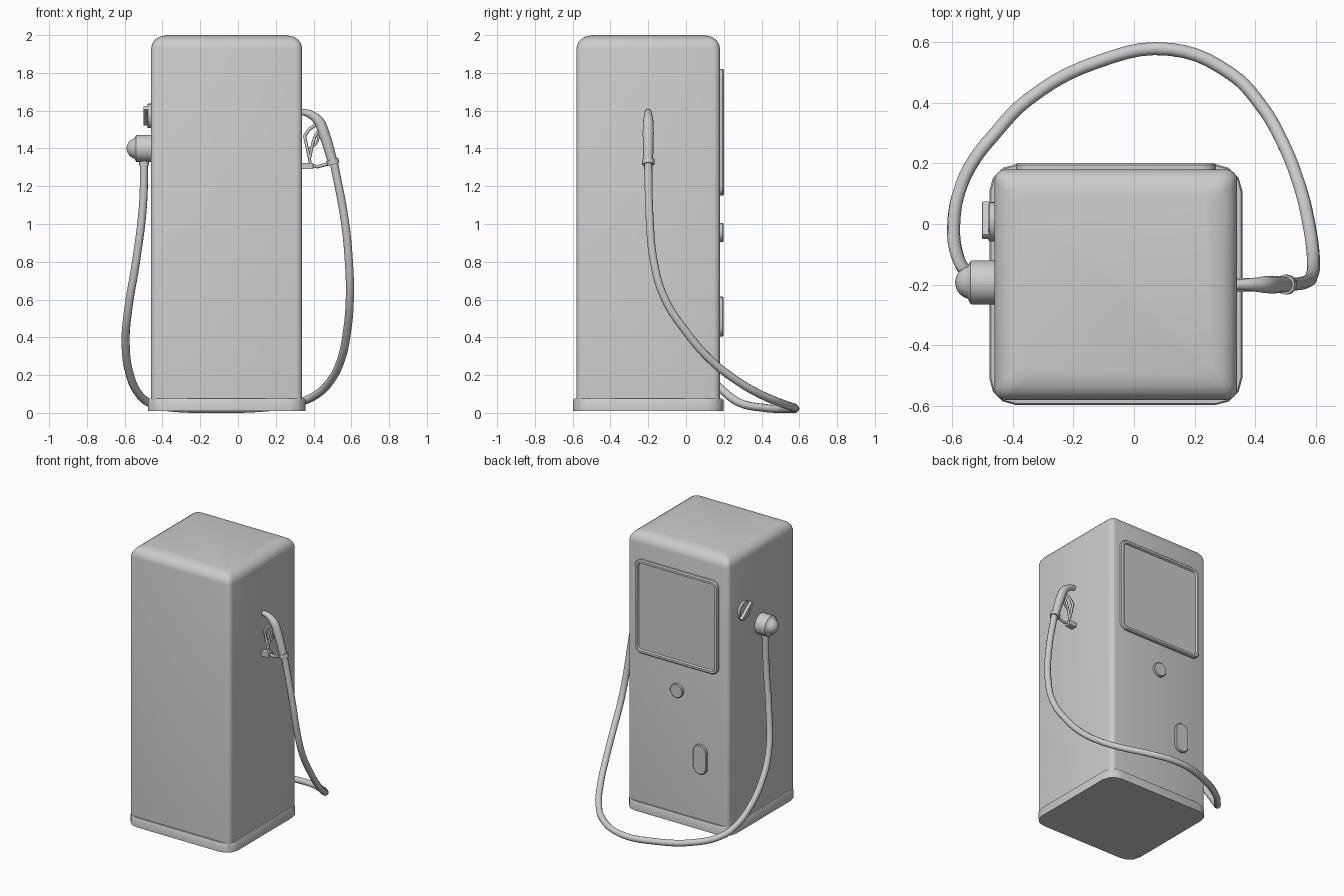
import bpy, bmesh, math
from mathutils import Vector

if "Cube" in bpy.data.objects:
    bpy.data.objects.remove(bpy.data.objects["Cube"])


def finish(ob, angle=40):
    bpy.ops.object.select_all(action='DESELECT')
    ob.select_set(True)
    bpy.context.view_layer.objects.active = ob
    bpy.ops.object.shade_smooth_by_angle(angle=math.radians(angle))
    return ob


def rrect(w, h, r, seg):
    """Rounded rectangle outline centred on the origin."""
    pts = []
    for sx, sy, a0 in ((1, 1, 0), (-1, 1, 90), (-1, -1, 180), (1, -1, 270)):
        for i in range(seg + 1):
            a = math.radians(a0 + 90 * i / seg)
            pts.append((sx * (w / 2 - r) + r * math.cos(a), sy * (h / 2 - r) + r * math.sin(a)))
    return pts


def circle(r, n):
    return [(r * math.cos(2 * math.pi * i / n), r * math.sin(2 * math.pi * i / n)) for i in range(n)]


def loft(name, rings, axis, centre, angle=40):
    """Skin a list of (outline, level) rings stacked along an axis."""
    place = {'z': lambda a, b, t: (centre[0] + a, centre[1] + b, t),
             'y': lambda a, b, t: (centre[0] + a, t, centre[1] + b),
             'x': lambda a, b, t: (t, centre[0] + a, centre[1] + b)}[axis]
    bm = bmesh.new()
    loops = [[bm.verts.new(place(a, b, t)) for a, b in out] for out, t in rings]
    for lo, hi in zip(loops, loops[1:]):
        n = len(lo)
        for i in range(n):
            bm.faces.new((lo[i], lo[(i + 1) % n], hi[(i + 1) % n], hi[i]))
    bm.faces.new(loops[0])
    bm.faces.new(loops[-1])
    bmesh.ops.recalc_face_normals(bm, faces=bm.faces)
    me = bpy.data.meshes.new(name)
    bm.to_mesh(me)
    bm.free()
    ob = bpy.data.objects.new(name, me)
    bpy.context.collection.objects.link(ob)
    return finish(ob, angle)


def tube(name, pts, r, radii=None, smooth=True, res=3):
    """Round tube along a path, with optional radius factors."""
    cu = bpy.data.curves.new(name, 'CURVE')
    cu.dimensions = '3D'
    cu.bevel_depth = r
    cu.bevel_resolution = res
    cu.resolution_u = 5
    cu.use_fill_caps = True
    sp = cu.splines.new('BEZIER')
    sp.bezier_points.add(len(pts) - 1)
    for i, (bp, p) in enumerate(zip(sp.bezier_points, pts)):
        bp.co = p
        bp.handle_left_type = bp.handle_right_type = 'AUTO' if smooth else 'VECTOR'
        bp.radius = radii[i] if radii else 1
    ob = bpy.data.objects.new(name, cu)
    bpy.context.collection.objects.link(ob)
    bpy.ops.object.select_all(action='DESELECT')
    ob.select_set(True)
    bpy.context.view_layer.objects.active = ob
    bpy.ops.object.convert(target='MESH')
    return finish(bpy.context.view_layer.objects.active, 50)


def box(name, centre, size, rot=(0, 0, 0), bevel=0.004):
    bpy.ops.mesh.primitive_cube_add(size=1, location=centre, rotation=rot)
    ob = bpy.context.object
    ob.name = name
    ob.scale = size
    bpy.ops.object.transform_apply(location=False, rotation=False, scale=True)
    m = ob.modifiers.new('bevel', 'BEVEL')
    m.width = bevel
    m.segments = 2
    return ob


# Cabinet with softly domed top, and the plinth under it
W, D, C = 0.80, 0.76, (-0.06, -0.20)
levels = ((0, 0.03), (0, 1.93), (0.006, 1.955), (0.022, 1.977), (0.045, 1.991), (0.085, 2.0))
loft('cabinet', [(rrect(W - 2 * i, D - 2 * i, 0.035, 4), z) for i, z in levels], 'z', C)
loft('plinth', [(rrect(0.835, 0.795, 0.09, 3), 0.01), (rrect(0.835, 0.795, 0.09, 3), 0.068),
                (rrect(0.825, 0.785, 0.085, 3), 0.075)], 'z', C)

# Display on the back: raised rim around a recessed pane
rim = ((0, 0.16), (0, 0.194), (0.007, 0.202), (0.022, 0.202), (0.028, 0.190))
loft('display_panel', [(rrect(0.66 - 2 * i, 0.67 - 2 * i, 0.05 - i, 5), y) for i, y in rim],
     'y', (-0.06, 1.485))

# Round button and oval cover below the display
loft('round_button', [(circle(0.05, 24), 0.16), (circle(0.05, 24), 0.194), (circle(0.045, 24), 0.199)],
     'y', (-0.06, 0.955))
loft('oval_cover', [(rrect(0.105 - 2 * i, 0.21 - 2 * i, 0.05 - i, 6), y)
                    for i, y in ((0, 0.16), (0, 0.194), (0.005, 0.199))], 'y', (-0.245, 0.51))

# Turn knob on the left side
loft('knob_disc', [(circle(0.065, 24), -0.44), (circle(0.065, 24), -0.476), (circle(0.061, 24), -0.48)],
     'x', (0.008, 1.572))
box('knob_grip', (-0.487, 0.012, 1.572), (0.028, 0.14, 0.026), (math.radians(-38), 0, 0))

# Hose swivel: drum with domed end
dome = [(circle(0.055 * math.cos(a), 24), -0.535 - 0.055 * math.sin(a))
        for a in [math.radians(85) * i / 6 for i in range(7)]]
loft('hose_swivel', [(circle(0.072, 24), -0.44), (circle(0.072, 24), -0.535),
                     (circle(0.0705, 24), -0.539)] + dome[1:], 'x', (-0.193, 1.4))
tube('hose_socket', [(-0.497, -0.193, 1.36), (-0.497, -0.193, 1.31)], 0.026, smooth=False)

# Hose looping round the back from swivel to nozzle
path = [(-0.497, -0.193, 1.34), (-0.503, -0.192, 1.1), (-0.54, -0.17, 0.8), (-0.581, -0.11, 0.55),
        (-0.595, -0.01, 0.37), (-0.572, 0.12, 0.2), (-0.525, 0.215, 0.1), (-0.47, 0.285, 0.053),
        (-0.35, 0.41, 0.027), (-0.12, 0.535, 0.021), (0.12, 0.576, 0.026), (0.32, 0.495, 0.055),
        (0.42, 0.39, 0.10), (0.49, 0.27, 0.17), (0.545, 0.13, 0.28), (0.577, 0, 0.43),
        (0.592, -0.115, 0.61), (0.587, -0.17, 0.8), (0.565, -0.192, 1.02), (0.507, -0.2, 1.33)]
tube('hose', path, 0.0215)


# Nozzle: spout, handle and collar, drawn in the x-z plane
def flat(pts):
    return [(x, -0.2, z) for x, z in pts]


tube('nozzle_handle', flat([(0.32, 1.592), (0.355, 1.59), (0.395, 1.573), (0.43, 1.54),
                            (0.455, 1.48), (0.503, 1.325)]),
     0.03, [0.55, 0.6, 0.75, 0.93, 0.98, 0.85], res=4)
tube('nozzle_collar', flat([(0.498, 1.342), (0.506, 1.316)]), 0.033, smooth=False, res=4)

# Trigger guard, trigger and hook block
tube('trigger_guard', flat([(0.425, 1.535), (0.375, 1.50), (0.353, 1.465), (0.385, 1.312), (0.42, 1.303),
                            (0.49, 1.322)]), 0.009, smooth=False, res=2)
tube('trigger', flat([(0.43, 1.50), (0.405, 1.455), (0.392, 1.41), (0.385, 1.375), (0.378, 1.345)]),
     0.008, res=2)
tube('trigger_link', flat([(0.378, 1.40), (0.412, 1.425), (0.43, 1.47)]), 0.006, res=2)
box('hook_block', (0.368, -0.2, 1.307), (0.062, 0.045, 0.034))
